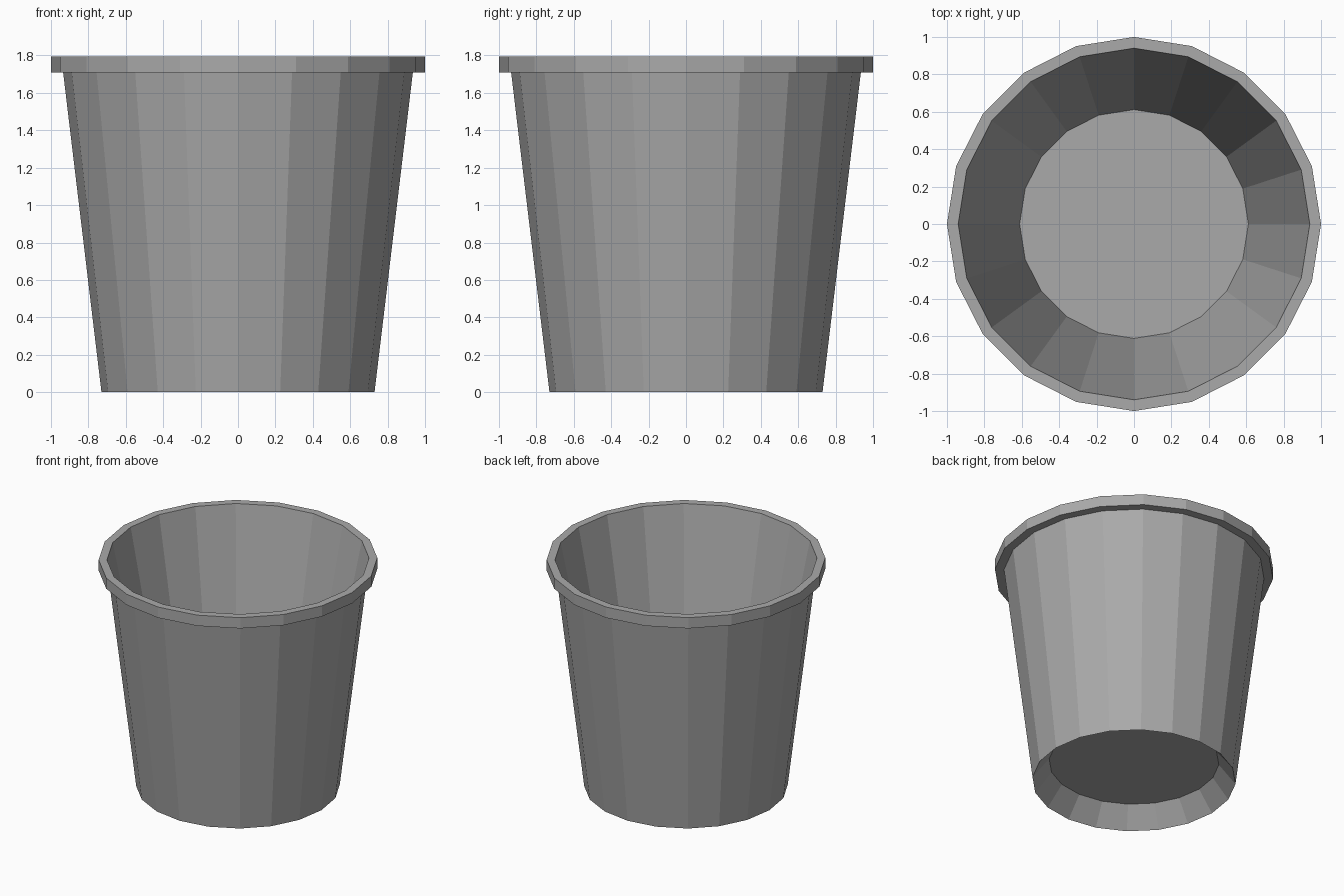
import bpy
import bmesh
import math

SIDES = 20

cube = bpy.data.objects.get("Cube")
if cube:
    bpy.data.objects.remove(cube, do_unlink=True)

grey = bpy.data.materials.new("plain grey")
grey.use_nodes = True
colour = (0.4, 0.4, 0.4, 1)
grey.diffuse_color = colour
grey.node_tree.nodes["Principled BSDF"].inputs["Base Color"].default_value = colour


def lathe(name, profile, closed):
    """Revolve (radius, height) points about z; open profiles get end caps."""
    bm = bmesh.new()
    rings = []
    for r, z in profile:
        angles = [math.tau * i / SIDES for i in range(SIDES)]
        rings.append([bm.verts.new((r * math.cos(a), r * math.sin(a), z)) for a in angles])
    pairs = list(zip(rings, rings[1:]))
    if closed:
        pairs.append((rings[-1], rings[0]))
    else:
        bm.faces.new(rings[0])
        bm.faces.new(rings[-1])
    for low, high in pairs:
        for i in range(SIDES):
            j = (i + 1) % SIDES
            bm.faces.new((low[i], low[j], high[j], high[i]))
    bmesh.ops.recalc_face_normals(bm, faces=bm.faces)
    mesh = bpy.data.meshes.new(name)
    bm.to_mesh(mesh)
    bm.free()
    mesh.materials.append(grey)
    obj = bpy.data.objects.new(name, mesh)
    bpy.context.collection.objects.link(obj)
    return obj


# Tapered wall with the overhanging rim and the sloped foot underneath
lathe("pot_wall_and_rim", [
    (0.61, 0.155), (0.73, 0), (0.935, 1.71),
    (1.0, 1.71), (1.0, 1.795), (0.94, 1.795),
], closed=True)

# Thin floor raised above the hollow foot
lathe("pot_floor", [(0.61, 0.155), (0.612, 0.163)], closed=False)
